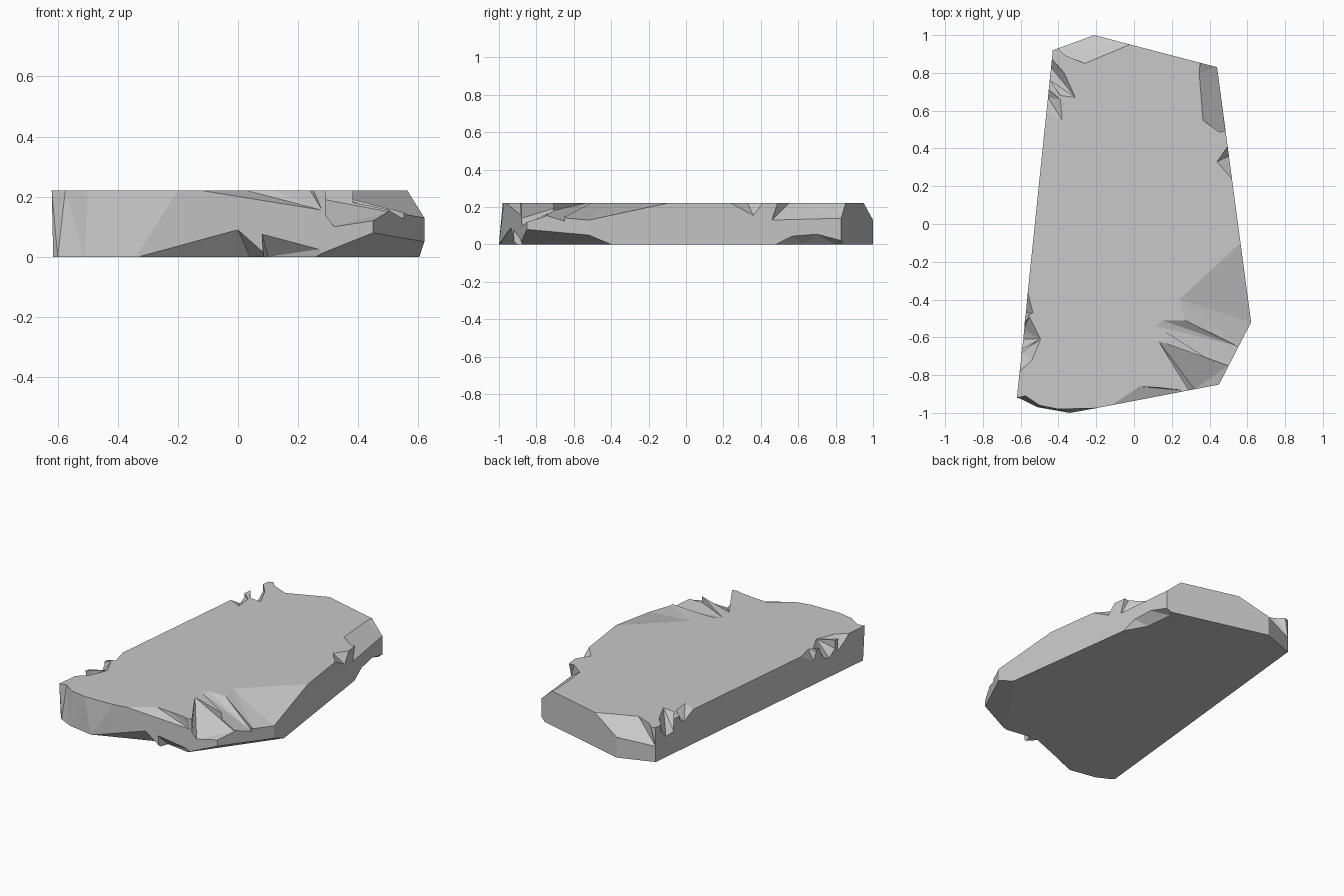
import bpy
import bmesh
from mathutils import Vector

default_cube = bpy.data.objects.get("Cube")
if default_cube:
    bpy.data.objects.remove(default_cube, do_unlink=True)

HEIGHT = 0.22

# Stone material
stone = bpy.data.materials.new("stone grey")
stone.use_nodes = True
grey = (0.58, 0.58, 0.58, 1.0)
stone.diffuse_color = grey
shader = next(n for n in stone.node_tree.nodes if n.type == "BSDF_PRINCIPLED")
shader.inputs["Base Color"].default_value = grey
shader.inputs["Roughness"].default_value = 0.9


def make_object(name, bm):
    bmesh.ops.recalc_face_normals(bm, faces=bm.faces)
    mesh = bpy.data.meshes.new(name)
    bm.to_mesh(mesh)
    bm.free()
    mesh.materials.append(stone)
    obj = bpy.data.objects.new(name, mesh)
    bpy.context.collection.objects.link(obj)
    return obj


# Slab: one outline, with the front left end leaning back towards the top
shared = [(-0.2, -0.975), (0.45, -0.85), (0.62, -0.52),
          (0.44, 0.83), (-0.21, 1.0), (-0.43, 0.92)]
bottom_outline = [(-0.615, -0.91), (-0.6, -0.925), (-0.51, -0.97), (-0.34, -1.0)] + shared
top_outline = [(-0.62, -0.92), (-0.575, -0.91), (-0.5, -0.96), (-0.4, -0.98)] + shared

bm = bmesh.new()
low = [bm.verts.new((x, y, 0)) for x, y in bottom_outline]
high = [bm.verts.new((x, y, HEIGHT)) for x, y in top_outline]
bm.faces.new(reversed(low))
bm.faces.new(high)
sides = []
for i in range(len(low)):
    j = (i + 1) % len(low)
    sides.append(bm.faces.new((low[i], low[j], high[j], high[i])))
bmesh.ops.triangulate(bm, faces=sides)
slab = make_object("stone_slab", bm)


def chip(name, inner, rim, underside=False):
    """Break a chip from an edge: inner points lie on the flat face, rim points on the side."""
    level = 0 if underside else HEIGHT
    lift = Vector((0, 0, -0.2 if underside else 0.2))
    points = []
    for x, y in inner:
        p = Vector((x, y, level))
        points += [p, p + lift]
    for x, y, z in rim:
        p = Vector((x, y, z))
        out = Vector((x * 1.15, y * 1.15, z))
        points += [p, out, out + lift]
    cutter_bm = bmesh.new()
    for p in points:
        cutter_bm.verts.new(p)
    hull = bmesh.ops.convex_hull(cutter_bm, input=list(cutter_bm.verts))
    loose = [v for v in cutter_bm.verts if not v.link_faces]
    bmesh.ops.delete(cutter_bm, geom=loose, context="VERTS")
    cutter = make_object(name, cutter_bm)
    cutter.hide_render = True

    cut = slab.modifiers.new(name, "BOOLEAN")
    cut.operation = "DIFFERENCE"
    cut.solver = "EXACT"
    cut.object = cutter
    bpy.context.view_layer.objects.active = slab
    bpy.ops.object.modifier_apply(modifier=cut.name)
    bpy.data.objects.remove(cutter, do_unlink=True)


# Large broken corner at the front
chip("corner_slope", [(0.564, -0.1), (0.24, -0.4), (0.27, -0.51)],
     [(0.62, -0.52, 0.13), (0.56, -0.64, 0.14)])
chip("corner_groove", [(0.27, -0.51), (0.15, -0.51), (0.12, -0.54)],
     [(0.555, -0.65, 0.125), (0.51, -0.73, 0.15)])
chip("corner_fan", [(0.13, -0.62), (0.16, -0.64)],
     [(0.5, -0.75, 0.15), (0.45, -0.85, 0.12), (0.32, -0.875, 0.1)])
chip("front_sliver", [(-0.12, -0.96), (0.03, -0.86), (0.12, -0.865)],
     [(0.28, -0.883, 0.155)])
chip("corner_underside", [(0.25, -0.888), (0.604, -0.4)],
     [(0.45, -0.85, 0.08), (0.62, -0.52, 0.05)], underside=True)

# Chips under the front edge
chip("front_under_long", [(-0.33, -0.995), (0.04, -0.85), (0.1, -0.917)],
     [(-0.03, -0.942, 0.055), (0.0, -0.937, 0.09)], underside=True)
chip("front_under_short", [(0.1, -0.85), (0.29, -0.88)],
     [(0.08, -0.921, 0.075), (0.27, -0.885, 0.025)], underside=True)

# Back corner scoops
chip("back_scoop", [(-0.02, 0.951), (-0.1, 0.92), (-0.26, 0.85)],
     [(-0.21, 1.0, 0.13), (-0.31, 0.964, 0.13), (-0.43, 0.92, 0.1)])
chip("back_side_scoop", [(-0.37, 0.8), (-0.31, 0.67), (-0.39, 0.68)],
     [(-0.44, 0.83, 0.13), (-0.445, 0.76, 0.14)])
chip("back_side_nick", [(-0.39, 0.66), (-0.38, 0.55), (-0.465, 0.59)],
     [(-0.455, 0.67, 0.17)])

# Long chip, nick and underside break on the left edge
chip("left_long_chip", [(0.35, 0.855), (0.345, 0.8), (0.365, 0.55)],
     [(0.488, 0.46, 0.13), (0.47, 0.6, 0.155), (0.44, 0.83, 0.14)])
chip("left_nick", [(0.518, 0.24), (0.44, 0.33), (0.495, 0.41)],
     [(0.503, 0.36, 0.155)])
chip("left_underside", [(0.487, 0.48), (0.41, 0.62), (0.39, 0.8)],
     [(0.475, 0.57, 0.045), (0.458, 0.7, 0.055), (0.44, 0.83, 0.02)], underside=True)

# Small chips along the right edge
chip("right_nick", [(-0.562, -0.36), (-0.535, -0.47)],
     [(-0.574, -0.47, 0.15)])
chip("right_chip", [(-0.555, -0.49), (-0.495, -0.61)],
     [(-0.583, -0.56, 0.14), (-0.588, -0.61, 0.12)])
chip("right_sliver", [(-0.495, -0.61), (-0.54, -0.72), (-0.605, -0.78)],
     [(-0.595, -0.68, 0.14)])

# Clean flat-shaded finish
bm = bmesh.new()
bm.from_mesh(slab.data)
bmesh.ops.remove_doubles(bm, verts=bm.verts, dist=0.0005)
for face in bm.faces:
    face.smooth = False
    face.material_index = 0
bm.to_mesh(slab.data)
bm.free()
while len(slab.data.materials) > 1:
    slab.data.materials.pop()
